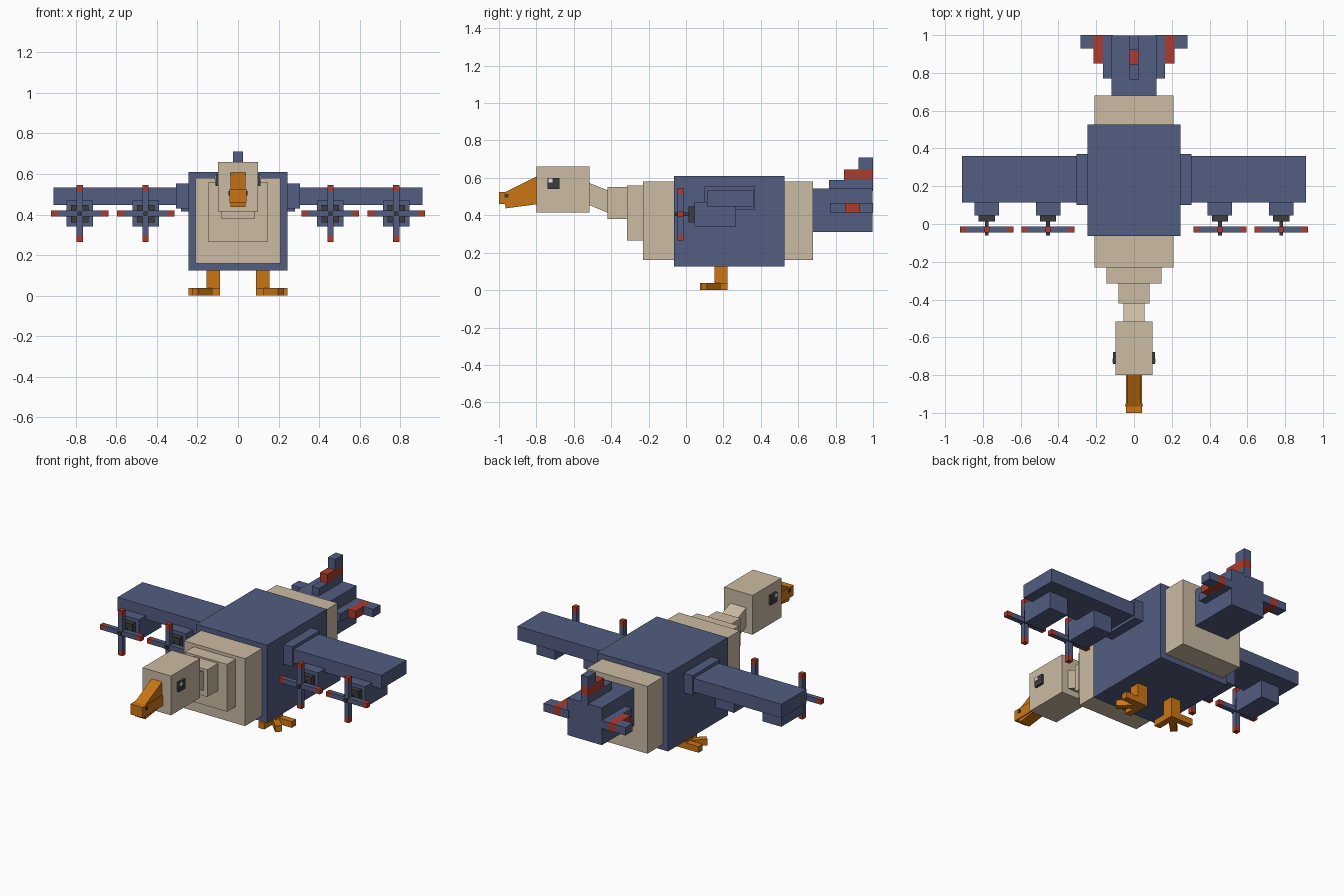
import bpy, bmesh, math
from mathutils import Matrix, Vector

cube = bpy.data.objects.get("Cube")
if cube:
    bpy.data.objects.remove(cube, do_unlink=True)


def material(name, rgb):
    m = bpy.data.materials.new(name)
    m.use_nodes = True
    m.diffuse_color = (*rgb, 1)
    bsdf = m.node_tree.nodes["Principled BSDF"]
    bsdf.inputs["Base Color"].default_value = (*rgb, 1)
    bsdf.inputs["Roughness"].default_value = 0.9
    return m


BLUE = material("slate blue", (0.085, 0.11, 0.22))
BEIGE = material("beige", (0.6, 0.5, 0.37))
ORANGE = material("orange", (0.6, 0.18, 0.006))
RED = material("red", (0.42, 0.043, 0.027))
BLACK = material("charcoal", (0.045, 0.045, 0.048))
WHITE = material("white", (0.8, 0.8, 0.8))


def finish(name, bm, mat):
    bmesh.ops.recalc_face_normals(bm, faces=bm.faces)
    mesh = bpy.data.meshes.new(name)
    bm.to_mesh(mesh)
    bm.free()
    mesh.materials.append(mat)
    ob = bpy.data.objects.new(name, mesh)
    bpy.context.collection.objects.link(ob)
    return ob


def box(name, mat, x, y, z, turn=None):
    """Box from (low, high) ranges, optionally transformed by a matrix."""
    bm = bmesh.new()
    bmesh.ops.create_cube(bm, size=1)
    for v in bm.verts:
        v.co = Vector([(r[0] + r[1]) / 2 + c * (r[1] - r[0])
                       for r, c in zip((x, y, z), v.co)])
    if turn:
        bm.transform(turn)
    return finish(name, bm, mat)


def sided(name, mat, s, x, y, z):
    """Box on the left (s = 1) or right (s = -1)."""
    return box(name, mat, sorted((s * x[0], s * x[1])), y, z)


def wide(name, mat, half, y, z):
    return box(name, mat, (-half, half), y, z)


def prism(name, mat, half, profile):
    """Side profile of (y, z) points, extruded across x."""
    bm = bmesh.new()
    face = bm.faces.new([bm.verts.new((-half, y, z)) for y, z in profile])
    out = bmesh.ops.extrude_face_region(bm, geom=[face])
    verts = [v for v in out["geom"] if isinstance(v, bmesh.types.BMVert)]
    bmesh.ops.translate(bm, verts=verts, vec=(2 * half, 0, 0))
    return finish(name, bm, mat)


# Body, neck and head
wide("body", BLUE, 0.245, (-0.063, 0.527), (0.125, 0.61))
wide("chest_front", BEIGE, 0.21, (-0.23, -0.06), (0.16, 0.58))
wide("rump", BEIGE, 0.21, (0.52, 0.68), (0.16, 0.58))
wide("neck_base", BEIGE, 0.145, (-0.315, -0.22), (0.265, 0.56))
wide("neck_middle", BEIGE, 0.083, (-0.42, -0.31), (0.38, 0.55))
prism("neck_top", BEIGE, 0.055,
      [(-0.53, 0.46), (-0.41, 0.41), (-0.41, 0.53), (-0.53, 0.578)])
wide("head", BEIGE, 0.098, (-0.8, -0.515), (0.415, 0.66))

# Beak
wide("beak", ORANGE, 0.042, (-1, -0.79), (0.46, 0.525))
prism("beak_bridge", ORANGE, 0.036,
      [(-0.975, 0.52), (-0.79, 0.52), (-0.79, 0.612)])
prism("lower_beak", ORANGE, 0.036,
      [(-0.965, 0.437), (-0.79, 0.46), (-0.79, 0.48), (-0.97, 0.48)])

for s, side in ((1, "left"), (-1, "right")):
    # Eyes and nostrils
    sided(side + "_eye", BLACK, s, (0.09, 0.112), (-0.74, -0.677), (0.54, 0.6))
    sided(side + "_eye_glint", WHITE, s, (0.1, 0.115), (-0.735, -0.713), (0.575, 0.596))
    sided(side + "_nostril", BLACK, s, (0.035, 0.046), (-0.97, -0.95), (0.495, 0.515))

    # Wings
    sided(side + "_wing_root", BLUE, s, (0.24, 0.305), (0.1, 0.37), (0.43, 0.553))
    sided(side + "_wing", BLUE, s, (0.3, 0.91), (0.113, 0.36), (0.448, 0.533))

    # Engines and propellers
    for label, cx in (("inner", 0.455), ("outer", 0.78)):
        name = f"{side}_{label}_"
        c, cz = s * cx, 0.405

        def around(part, mat, h, y):
            box(name + part, mat, (c - h, c + h), y, (cz - h, cz + h))

        around("engine", BLUE, 0.065, (0.045, 0.268))
        around("intake", BLACK, 0.043, (0.013, 0.05))
        around("shaft", BLACK, 0.01, (-0.06, 0.02))
        reach, tip, h, y = 0.141, 0.108, 0.015, (-0.045, -0.014)
        box(name + "flat_blades", BLUE, (c - tip, c + tip), y, (cz - h, cz + h))
        box(name + "upright_blades", BLUE, (c - h, c + h), y, (cz - tip, cz + tip))
        for d in (-1, 1):
            a, b = sorted((d * tip, d * reach))
            box(name + "flat_tip", RED, (c + a, c + b), y, (cz - h, cz + h))
            box(name + "upright_tip", RED, (c - h, c + h), y, (cz + a, cz + b))

    # Legs and toes fanning forward and outward
    sided(side + "_leg", ORANGE, s, (0.088, 0.156), (0.153, 0.223), (0.035, 0.13))
    sided(side + "_front_toe", ORANGE, s, (0.088, 0.128), (0.076, 0.223), (0, 0.039))
    sided(side + "_outer_toe", ORANGE, s, (0.088, 0.243), (0.183, 0.223), (0, 0.039))
    turn = Matrix.Translation((s * 0.11, 0.2, 0)) @ Matrix.Rotation(-s * math.pi / 4, 4, "Z")
    sided(side + "_middle_toe", ORANGE, s, (0, 0.145), (-0.02, 0.02), (0, 0.038)).data.transform(turn)

# Tail with stepped fins
wide("tail", BLUE, 0.118, (0.67, 0.998), (0.31, 0.543))
steps = ((BLUE, 0.77, 0.165, 0.59), (RED, 0.85, 0.215, 0.645), (BLUE, 0.928, 0.282, 0.71))
inner, low = 0.11, 0.53
for i, (mat, front, span, top) in enumerate(steps, 1):
    wide(f"upright_fin_{i}", mat, 0.025, (front - 0.006, 0.999), (low, top))
    for s, side in ((1, "left"), (-1, "right")):
        sided(f"{side}_tail_fin_{i}", mat, s, (inner, span), (front, 1), (0.415, 0.465))
    inner, low = span, top
